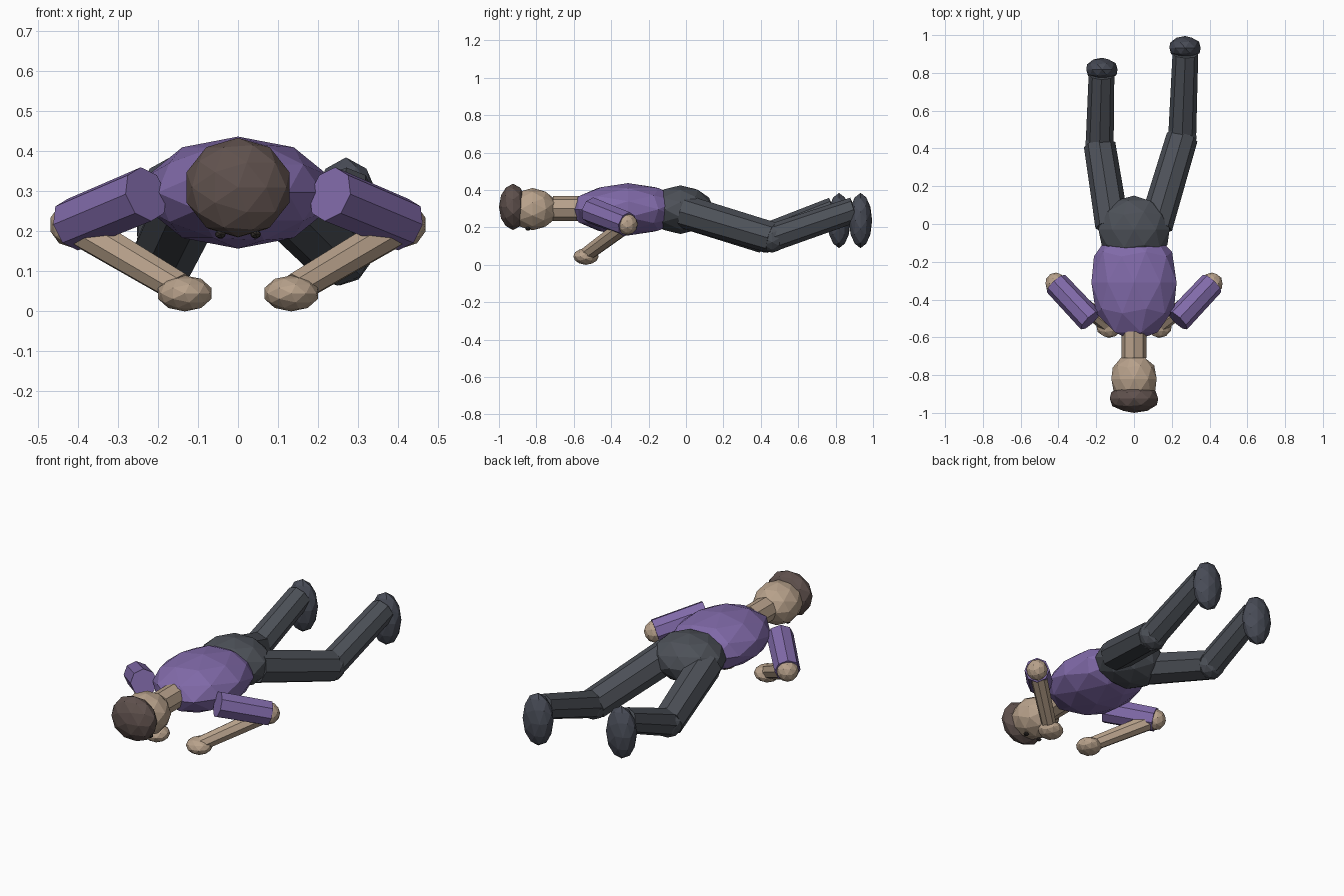
import bpy
from math import pi
from mathutils import Vector

cube = bpy.data.objects.get("Cube")
if cube:
    bpy.data.objects.remove(cube, do_unlink=True)


def material(name, rgb):
    mat = bpy.data.materials.new(name)
    mat.use_nodes = True
    mat.diffuse_color = (*rgb, 1)
    mat.node_tree.nodes["Principled BSDF"].inputs["Base Color"].default_value = (*rgb, 1)
    return mat


SKIN = material("skin", (0.48, 0.36, 0.26))
SHIRT = material("purple_shirt", (0.22, 0.145, 0.40))
TROUSERS = material("slate_trousers", (0.074, 0.082, 0.098))
SHOES = material("dark_shoes", (0.066, 0.073, 0.096))
HAIR = material("brown_hair", (0.115, 0.082, 0.074))
EYES = material("eye_dark", (0.03, 0.025, 0.022))


def finish(name, mat):
    obj = bpy.context.object
    obj.name = name
    obj.data.name = name
    obj.data.materials.append(mat)
    return obj


def blob(name, mat, centre, radii, detail=2):
    """Faceted ellipsoid with its poles along the body; radii are world x, y, z."""
    bpy.ops.mesh.primitive_ico_sphere_add(subdivisions=detail, radius=1, location=centre,
                                          rotation=(pi / 2, 0, 0))
    obj = finish(name, mat)
    obj.scale = (radii[0], radii[2], radii[1])
    return obj


def limb(name, mat, start, end, r_start, r_end):
    """Eight-sided tube between two joints."""
    a, b = Vector(start), Vector(end)
    bpy.ops.mesh.primitive_cone_add(vertices=8, radius1=r_start, radius2=r_end,
                                    depth=(b - a).length, location=(a + b) / 2)
    obj = finish(name, mat)
    obj.rotation_euler = (b - a).to_track_quat('Z', 'Y').to_euler()
    return obj


# Head, neck and trunk
blob("hair", HAIR, (0, -0.925, 0.31), (0.135, 0.075, 0.124))
blob("head", SKIN, (0, -0.82, 0.298), (0.126, 0.135, 0.113))
limb("neck", SKIN, (0, -0.57, 0.302), (0, -0.71, 0.302), 0.067, 0.067)
blob("torso", SHIRT, (0, -0.31, 0.297), (0.237, 0.31, 0.14))
blob("pelvis", TROUSERS, (0, -0.03, 0.295), (0.198, 0.18, 0.13))

# Arms and eyes, mirrored across the body
for side, s in (("left", 1), ("right", -1)):
    shoulder = (s * 0.23, -0.51, 0.293)
    elbow = (s * 0.413, -0.315, 0.217)
    wrist = (s * 0.145, -0.53, 0.058)
    blob(side + "_eye", EYES, (s * 0.044, -0.845, 0.193), (0.015, 0.015, 0.012), 1)
    limb(side + "_upper_arm", SHIRT, shoulder, elbow, 0.07, 0.067)
    blob(side + "_elbow", SKIN, elbow, (0.058, 0.058, 0.058))
    limb(side + "_forearm", SKIN, elbow, wrist, 0.046, 0.04)
    blob(side + "_hand", SKIN, (s * 0.133, -0.535, 0.045), (0.07, 0.068, 0.045))

# Legs, each in its own pose
legs = (
    ("left", (0.115, -0.01, 0.285), (0.255, 0.46, 0.145), (0.272, 0.90, 0.295), (0.27, 0.933, 0.237)),
    ("right", (-0.115, -0.01, 0.285), (-0.182, 0.42, 0.145), (-0.172, 0.79, 0.295), (-0.17, 0.818, 0.237)),
)
for side, hip, knee, ankle, foot in legs:
    limb(side + "_thigh", TROUSERS, hip, knee, 0.09, 0.084)
    blob(side + "_knee", TROUSERS, knee, (0.08, 0.08, 0.08))
    limb(side + "_shin", TROUSERS, knee, ankle, 0.074, 0.068)
    blob(side + "_shoe", SHOES, foot, (0.087, 0.062, 0.148))
